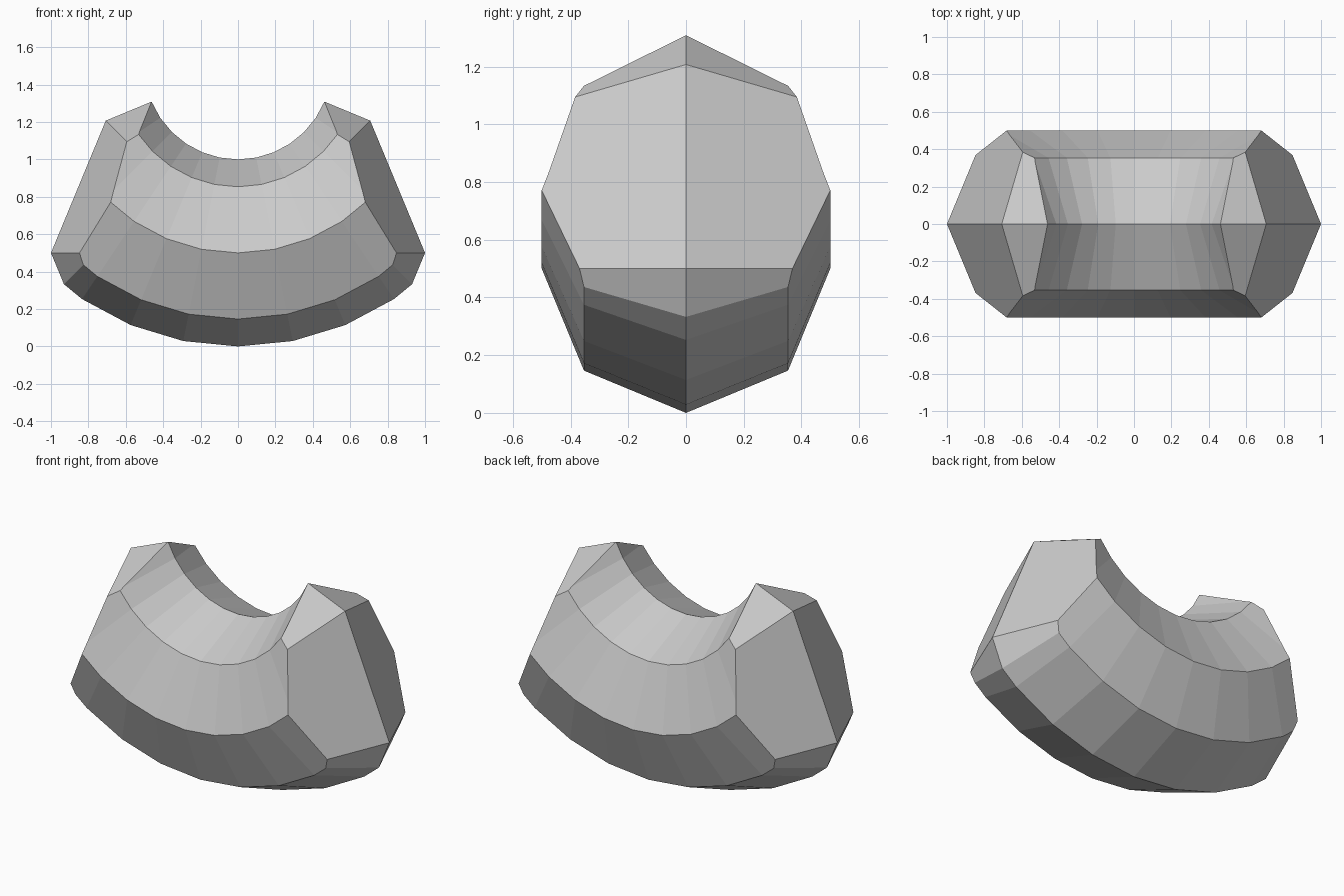
import bpy
from math import pi

if "Cube" in bpy.data.objects:
    bpy.data.objects.remove(bpy.data.objects["Cube"])

# octagonal-section ring, its lowest stretch is kept
bpy.ops.mesh.primitive_torus_add(major_segments=32, minor_segments=8,
                                 major_radius=1.0, minor_radius=0.5,
                                 location=(0, 0, 1.5), rotation=(pi / 2, 0, 0))
arc = bpy.context.object
arc.name = "curved_ring_section"

# low-poly ball that shapes the faceted ends
bpy.ops.mesh.primitive_uv_sphere_add(segments=8, ring_count=4, radius=1.0,
                                     location=(0, 0, 0.5), rotation=(pi / 2, 0, 0))
ball = bpy.context.object
ball.name = "ball_cutter"
ball.hide_render = True
ball.hide_set(True)

# keep only the part of the ring inside the ball
mod = arc.modifiers.new("inside_ball", 'BOOLEAN')
mod.operation = 'INTERSECT'
mod.solver = 'EXACT'
mod.object = ball
bpy.context.view_layer.objects.active = arc
arc.select_set(True)
bpy.ops.object.modifier_apply(modifier=mod.name)
bpy.ops.object.shade_flat()
